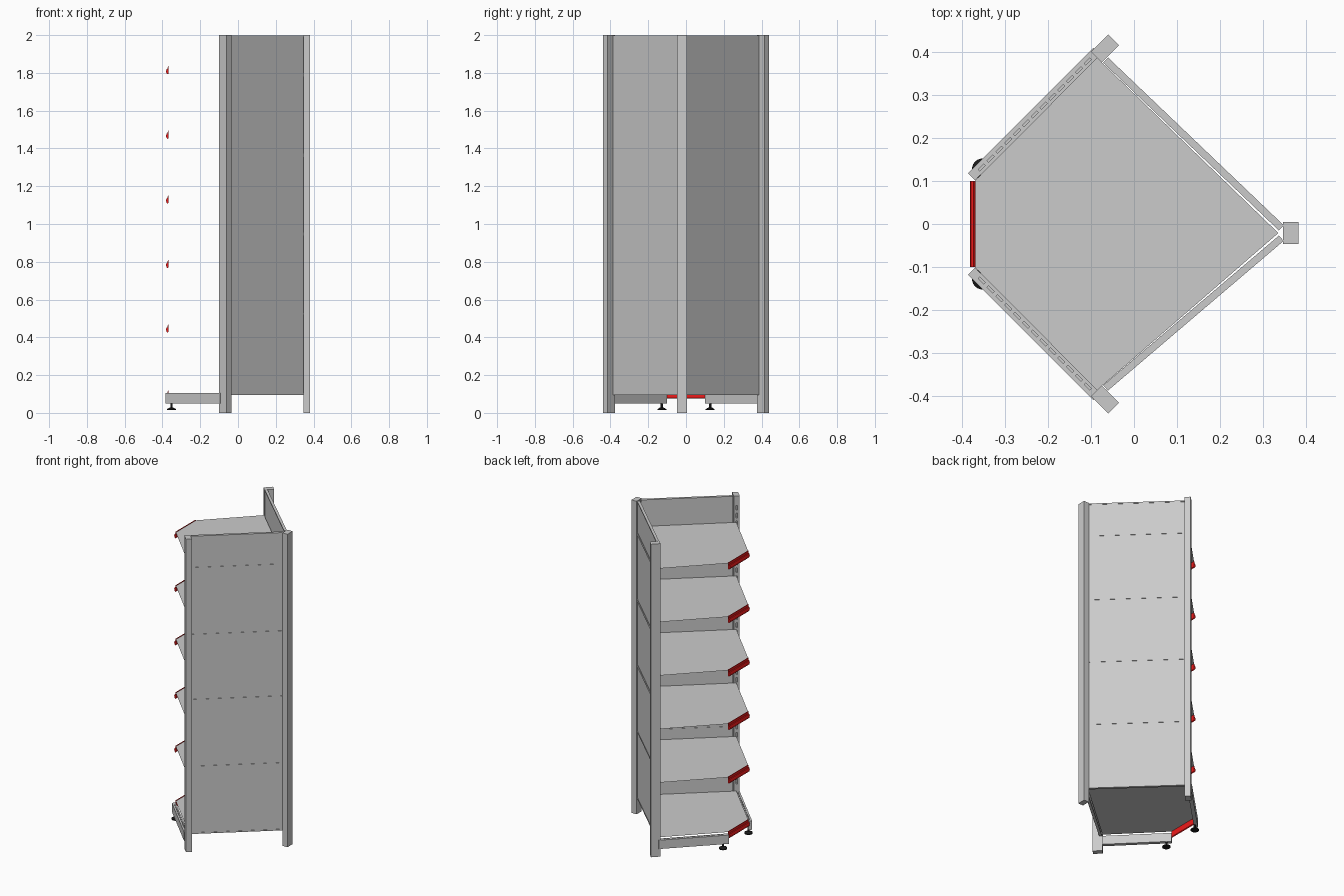
import bpy, bmesh
from mathutils import Vector

if "Cube" in bpy.data.objects:
    bpy.data.objects.remove(bpy.data.objects["Cube"])


def material(name, rgb):
    m = bpy.data.materials.new(name)
    m.diffuse_color = (*rgb, 1)
    m.use_nodes = True
    m.node_tree.nodes["Principled BSDF"].inputs["Base Color"].default_value = m.diffuse_color
    return m


RED = material("red", (0.85, 0.01, 0.01))
BLACK = material("black", (0.01, 0.01, 0.01))


def finish(name, bm, mat=None):
    bmesh.ops.recalc_face_normals(bm, faces=bm.faces)
    me = bpy.data.meshes.new(name)
    bm.to_mesh(me)
    bm.free()
    ob = bpy.data.objects.new(name, me)
    bpy.context.collection.objects.link(ob)
    if mat:
        me.materials.append(mat)
    return ob


def add_beam(bm, p, q, width, z0, z1):
    """Upright box whose plan is the line p-q thickened to width."""
    p, q = Vector(p), Vector(q)
    d = (q - p).normalized()
    n = Vector((-d.y, d.x)) * width / 2
    plan = [p - n, q - n, q + n, p + n]
    f = bm.faces.new([bm.verts.new((v.x, v.y, z0)) for v in plan])
    ext = bmesh.ops.extrude_face_region(bm, geom=[f])["geom"]
    top = [v for v in ext if isinstance(v, bmesh.types.BMVert)]
    bmesh.ops.translate(bm, verts=top, vec=(0, 0, z1 - z0))


def beam(name, *args, mat=None):
    bm = bmesh.new()
    add_beam(bm, *args)
    return finish(name, bm, mat)


def cut(ob, slots):
    """Carve a list of beam-shaped slots out of an object."""
    bm = bmesh.new()
    for s in slots:
        add_beam(bm, *s)
    cutter = finish("slot_cutter", bm)
    cutter.hide_render = True
    mod = ob.modifiers.new("slots", 'BOOLEAN')
    mod.operation = 'DIFFERENCE'
    mod.solver = 'EXACT'
    mod.object = cutter
    bpy.context.view_layer.objects.active = ob
    bpy.ops.object.modifier_apply(modifier=mod.name)
    bpy.data.objects.remove(cutter)


def disc(name, x, y, z0, z1, r, r2):
    bpy.ops.mesh.primitive_cone_add(vertices=24, radius1=r, radius2=r2, depth=z1 - z0,
                                    location=(x, y, (z0 + z1) / 2))
    ob = bpy.context.object
    ob.name = name
    ob.data.materials.append(BLACK)
    bpy.ops.object.shade_smooth_by_angle()


# rear corner post
beam("rear_post", (0.346, -0.021), (0.382, -0.021), 0.052, 0, 2)

for side, s in (("left", 1), ("right", -1)):
    # side post with a column of hook slots in its front edge
    post = beam(f"{side}_post", (-0.0875, 0.3875 * s), (-0.0475, 0.4275 * s), 0.035, 0, 2)
    cut(post, [((-0.095, 0.380 * s), (-0.080, 0.395 * s), 0.006, z, z + 0.03)
               for z in [0.16 + 0.05 * i for i in range(36)]])

    # base leg with slots along its top
    leg = beam(f"{side}_base_leg", (-0.377, 0.110 * s), (-0.086, 0.401 * s), 0.023, 0.05, 0.106)
    xs = [-0.36 + 0.0205 * i for i in range(13)]
    cut(leg, [((x, (x + 0.485) * s), (x + 0.013, (x + 0.498) * s), 0.005, 0.096, 0.12) for x in xs])

    # levelling foot
    disc(f"{side}_foot_pad", -0.352, 0.128 * s, 0.015, 0.021, 0.024, 0.024)
    disc(f"{side}_foot_cone", -0.352, 0.128 * s, 0.021, 0.029, 0.022, 0.008)
    disc(f"{side}_foot_stem", -0.352, 0.128 * s, 0.027, 0.055, 0.006, 0.006)

    # back panels and the joint rails between them
    p = (-0.066, 0.3805 * s)
    q = (0.342, -0.021 + 0.012 * s)
    joints = [0.1, 0.525, 0.947, 1.363, 1.79, 1.995]
    for i, (a, b) in enumerate(zip(joints, joints[1:])):
        beam(f"{side}_back_panel_{i + 1}", p, q, 0.013, a + 0.003, b - 0.003)
    for i, z in enumerate(joints):
        h = 0.009 if 1 < i < 5 else 0.004
        beam(f"{side}_panel_rail_{i + 1}", p, q, 0.0165, z - h, z + h)

# sheet shelves with red price channels on their front edge
outline = [(-0.370, 0.1), (-0.086, 0.386), (0.335, -0.021), (-0.086, -0.386), (-0.370, -0.1)]
channel = [(-0.368, 0.004), (-0.371, 0.004), (-0.373, -0.010), (-0.378, -0.012),
           (-0.381, -0.022), (-0.379, -0.034), (-0.373, -0.040), (-0.368, -0.036)]
for i, z in enumerate([0.115, 0.464, 0.806, 1.148, 1.490, 1.832]):
    name = "base_shelf" if i == 0 else f"shelf_{i}"
    bm = bmesh.new()
    bm.faces.new([bm.verts.new((x, y, z)) for x, y in reversed(outline)])
    finish(name, bm)

    bm = bmesh.new()
    f = bm.faces.new([bm.verts.new((x, -0.1, z + dz)) for x, dz in channel])
    ext = bmesh.ops.extrude_face_region(bm, geom=[f])["geom"]
    bmesh.ops.translate(bm, verts=[v for v in ext if isinstance(v, bmesh.types.BMVert)], vec=(0, 0.2, 0))
    finish(f"{name}_price_channel", bm, RED)
